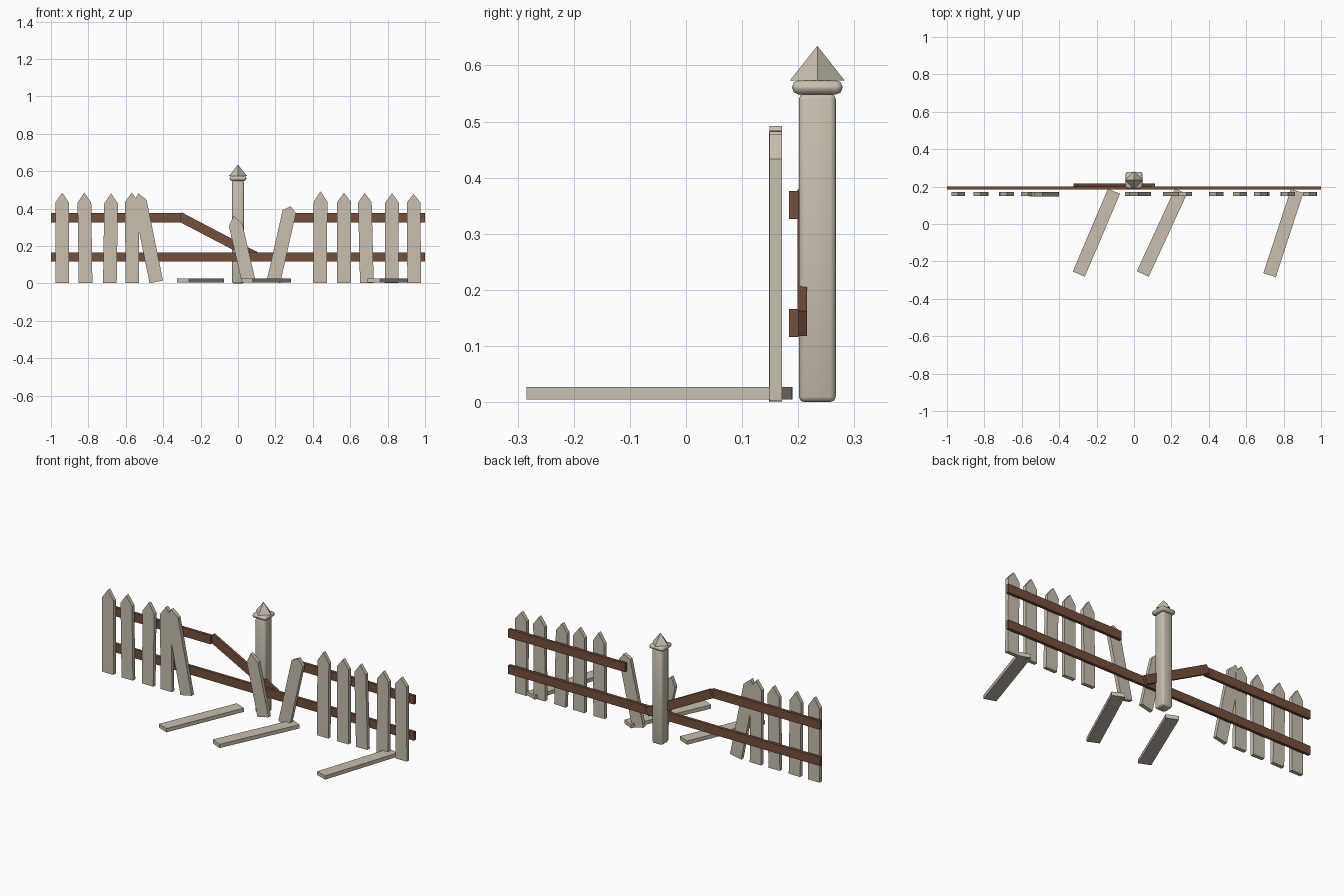
import bpy, bmesh, math
from mathutils import Vector, Matrix

if "Cube" in bpy.data.objects:
    bpy.data.objects.remove(bpy.data.objects["Cube"])


def material(name, rgb):
    m = bpy.data.materials.new(name)
    m.diffuse_color = (*rgb, 1)
    m.use_nodes = True
    m.node_tree.nodes["Principled BSDF"].inputs["Base Color"].default_value = m.diffuse_color
    return m


PALE = material("weathered_wood", (0.57, 0.52, 0.43))
BROWN = material("brown_wood", (0.17, 0.08, 0.046))


def finish(name, bm, mat):
    bmesh.ops.recalc_face_normals(bm, faces=bm.faces)
    me = bpy.data.meshes.new(name)
    bm.to_mesh(me)
    bm.free()
    ob = bpy.data.objects.new(name, me)
    bpy.context.collection.objects.link(ob)
    me.materials.append(mat)
    return ob


def slab(name, outline, y0, y1, mat):
    """Extrude an x/z outline from y0 to y1."""
    bm = bmesh.new()
    face = bm.faces.new([bm.verts.new((x, y0, z)) for x, z in outline])
    ext = bmesh.ops.extrude_face_region(bm, geom=[face])
    verts = [v for v in ext["geom"] if isinstance(v, bmesh.types.BMVert)]
    bmesh.ops.translate(bm, verts=verts, vec=(0, y1 - y0, 0))
    return finish(name, bm, mat)


def box(name, size, centre, mat, angle=0, axis='Z', bevel=0):
    bm = bmesh.new()
    bmesh.ops.create_cube(bm, size=1)
    bmesh.ops.scale(bm, verts=bm.verts, vec=size)
    if bevel:
        bmesh.ops.bevel(bm, geom=bm.edges[:], offset=bevel, segments=2,
                        profile=0.5, affect='EDGES')
    bmesh.ops.transform(bm, verts=bm.verts,
                        matrix=Matrix.Translation(centre) @ Matrix.Rotation(angle, 4, axis))
    return finish(name, bm, mat)


# Pointed pickets: base x, base z, peak x, peak z, point height
pickets = [
    (-0.94, 0.002, -0.94, 0.485, 0.053),
    (-0.815, 0.002, -0.822, 0.485, 0.053),
    (-0.685, 0.002, -0.678, 0.48, 0.053),
    (-0.565, 0.002, -0.568, 0.485, 0.05),
    (-0.437, 0.008, -0.533, 0.482, 0.045),
    (0.056, 0.014, -0.024, 0.362, 0.05),
    (0.19, 0.010, 0.281, 0.413, 0.03),
    (0.438, 0.002, 0.442, 0.492, 0.055),
    (0.567, 0.002, 0.567, 0.485, 0.05),
    (0.689, 0.002, 0.677, 0.483, 0.05),
    (0.821, 0.002, 0.824, 0.482, 0.05),
    (0.942, 0.002, 0.939, 0.478, 0.045),
]
for i, (bx, bz, px, pz, point) in enumerate(pickets):
    base, peak = Vector((bx, bz)), Vector((px, pz))
    up = (peak - base).normalized()
    side = Vector((up.y, -up.x)) * 0.0365
    neck = peak - up * point
    nudge = 0.001 if i == 4 else 0
    slab(f"picket_{i + 1}", [base - side, base + side, neck + side, peak, neck - side],
         0.149 - nudge, 0.171 - nudge, PALE)

# Fallen boards lying on the ground: front end to back end
fallen = [((-0.295, -0.268), (-0.107, 0.175)),
          (0.047, -0.267) and ((0.047, -0.267), (0.251, 0.175)),
          ((0.725, -0.273), (0.872, 0.177))]
for i, (a, b) in enumerate(fallen):
    a, b = Vector(a), Vector(b)
    d, c = b - a, (a + b) / 2
    box(f"fallen_board_{i + 1}", (d.length, 0.07, 0.022), (c.x, c.y, 0.016),
        PALE, math.atan2(d.y, d.x))

# Horizontal rails
for name, x0, x1, z in [("lower_rail", -1, 1, 0.141),
                        ("upper_rail_left", -1, -0.305, 0.351),
                        ("upper_rail_right", 0.25, 1, 0.351)]:
    box(name, (x1 - x0, 0.017, 0.05), ((x0 + x1) / 2, 0.192, z), BROWN)

# Broken rail hanging down behind the others
a, b = Vector((-0.312, 0.357)), Vector((0.102, 0.140))
d, c = b - a, (a + b) / 2
box("broken_rail", (d.length, 0.017, 0.05), (c.x, 0.2075, c.y), BROWN,
    -math.atan2(d.y, d.x), 'Y')

# Post with softened corners, collar and pointed cap
PY = 0.234
post = box("post", (0.064, 0.066, 0.55), (0, PY, 0.275), PALE, bevel=0.010)
collar = box("post_collar", (0.09, 0.09, 0.025), (0, PY, 0.561), PALE, bevel=0.0115)
for ob in (post, collar):
    bpy.ops.object.select_all(action='DESELECT')
    ob.select_set(True)
    bpy.context.view_layer.objects.active = ob
    bpy.ops.object.shade_smooth_by_angle(angle=math.radians(50))

bm = bmesh.new()
bmesh.ops.create_cone(bm, cap_ends=True, segments=4, radius1=0.049, radius2=0, depth=0.062,
                      matrix=Matrix.Translation((0, PY, 0.604)))
finish("post_cap", bm, PALE)
